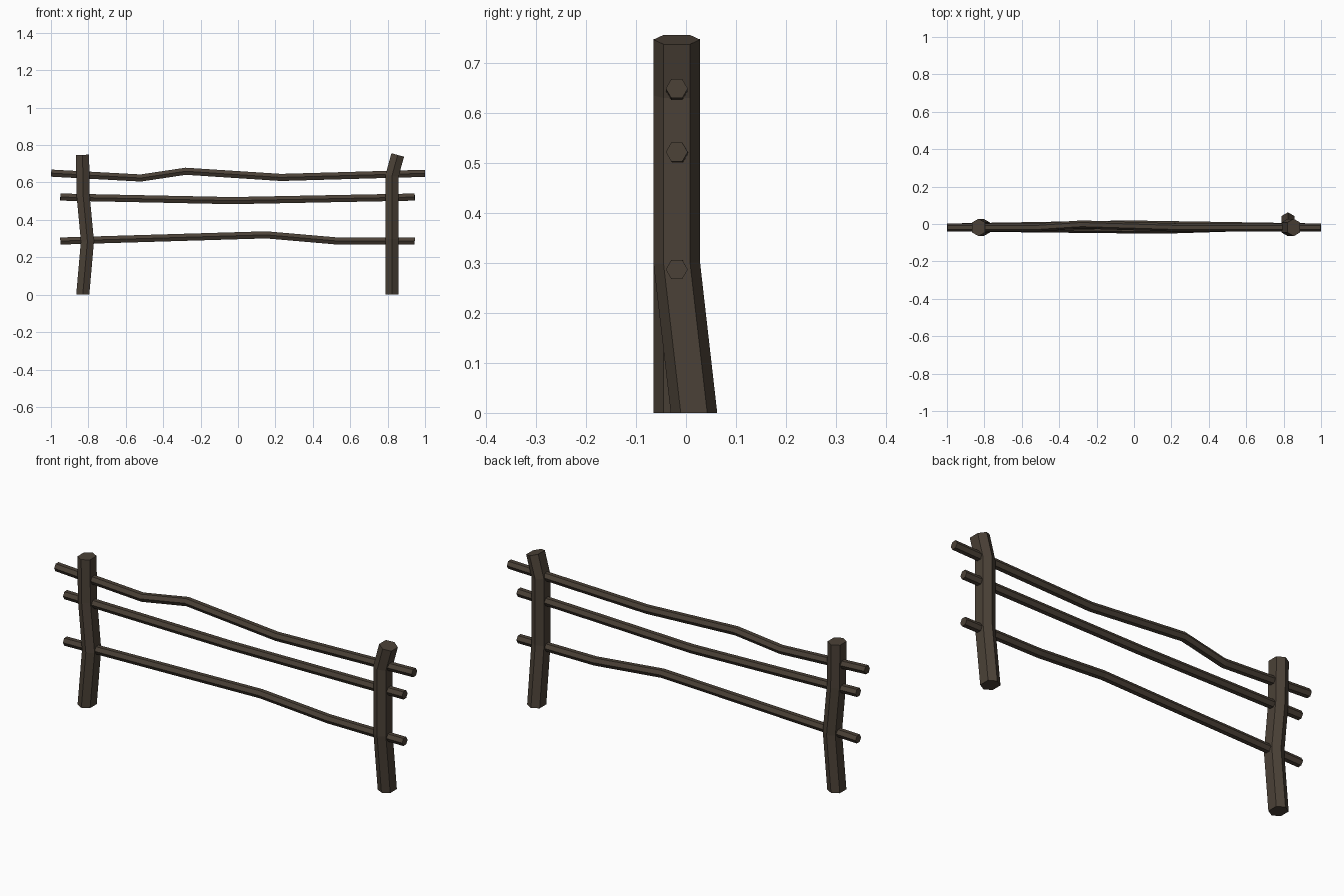
import bpy, bmesh
from mathutils import Vector

if "Cube" in bpy.data.objects:
    bpy.data.objects.remove(bpy.data.objects["Cube"])

wood = bpy.data.materials.new("dark_wood")
wood.diffuse_color = (0.07, 0.053, 0.038, 1)
wood.use_nodes = True
wood.node_tree.nodes["Principled BSDF"].inputs["Base Color"].default_value = wood.diffuse_color

# hexagon profiles: (offset across, offset along y)
POST = [(0, -.0465), (.035, -.0265), (.035, .0265), (0, .0465), (-.035, .0265), (-.035, -.0265)]
RAIL = [(0, -.022), (.019, -.011), (.019, .011), (0, .022), (-.019, .011), (-.019, -.011)]


def sweep(name, profile, path, flat_start=False):
    """Sweep a hexagon along a bent path, mitred at each bend."""
    pts = [Vector(p) for p in path]
    n = len(pts)
    bm = bmesh.new()
    rings = []
    for i, p in enumerate(pts):
        a = (p - pts[i - 1]).normalized() if i else Vector()
        b = (pts[i + 1] - p).normalized() if i < n - 1 else Vector()
        t = (a + b).normalized()
        if flat_start and i == 0:
            t = Vector((0, 0, 1))
        side = Vector((0, 1, 0)).cross(t).normalized()
        depth = t.cross(side).normalized()
        rings.append([bm.verts.new(p + side * u + depth * v) for u, v in profile])
    for r, s in zip(rings, rings[1:]):
        for k in range(6):
            m = (k + 1) % 6
            bm.faces.new((r[k], r[m], s[m], s[k]))
    bm.faces.new(rings[0])
    bm.faces.new(rings[-1])
    bmesh.ops.recalc_face_normals(bm, faces=bm.faces)
    me = bpy.data.meshes.new(name)
    bm.to_mesh(me)
    bm.free()
    me.materials.append(wood)
    ob = bpy.data.objects.new(name, me)
    bpy.context.collection.objects.link(ob)


Y = -.0185
# crooked posts
sweep("left_post", POST, [(-.83, Y, 0), (-.805, Y, .285), (-.828, Y, .53), (-.831, Y, .748)], True)
sweep("right_post", POST, [(.823, .016, 0), (.823, Y, .3), (.823, Y, .635), (.854, Y, .747)], True)

# crooked rails
sweep("top_rail", RAIL, [(-.999, Y, .65), (-.52, Y, .624), (-.28, -.003, .66),
                         (.23, Y, .627), (.999, Y, .649)])
sweep("middle_rail", RAIL, [(-.95, Y, .522), (-.03, -.003, .503), (.945, Y, .522)])
sweep("bottom_rail", RAIL, [(-.95, Y, .287), (.15, -.03, .32), (.52, Y, .288), (.945, Y, .287)])
